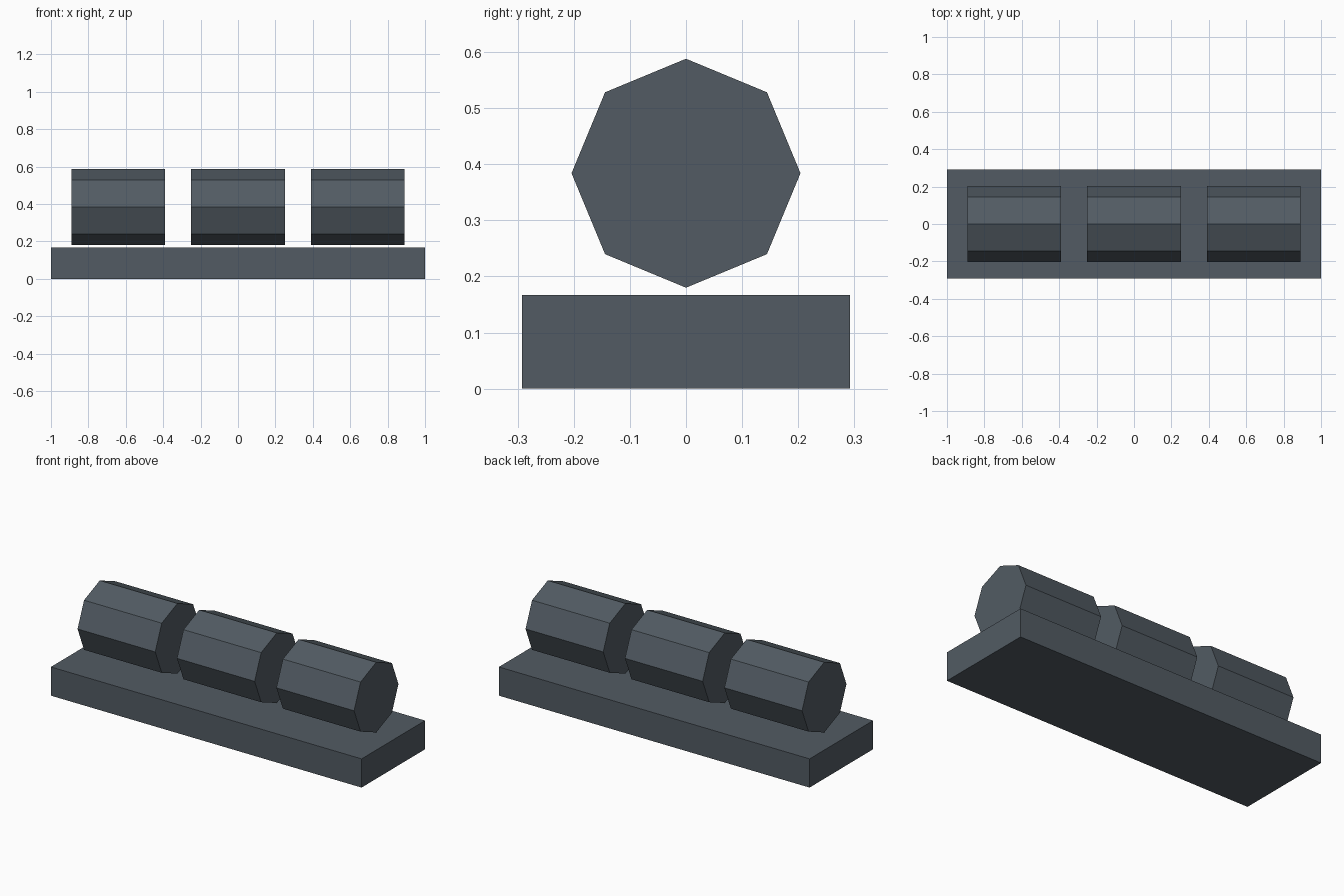
import bpy
import math

cube = bpy.data.objects.get("Cube")
if cube:
    bpy.data.objects.remove(cube, do_unlink=True)

# Single slate grey material
slate = bpy.data.materials.new("slate_grey")
slate.use_nodes = True
colour = (0.084, 0.105, 0.125, 1)
slate.diffuse_color = colour
slate.node_tree.nodes["Principled BSDF"].inputs["Base Color"].default_value = colour


def finish(name):
    obj = bpy.context.object
    obj.name = name
    obj.data.materials.append(slate)
    bpy.ops.object.transform_apply(location=False, rotation=True, scale=True)
    return obj


# Flat rectangular base
BASE_HEIGHT = 0.167
bpy.ops.mesh.primitive_cube_add(size=1, location=(0, 0, BASE_HEIGHT / 2))
bpy.context.object.scale = (2, 0.584, BASE_HEIGHT)
finish("base_slab")

# Row of octagonal rollers floating just above the base
SPACING = 0.64
for name, step in (("right", -1), ("middle", 0), ("left", 1)):
    bpy.ops.mesh.primitive_cylinder_add(
        vertices=8, radius=0.204, depth=0.5,
        location=(step * SPACING, 0, 0.384),
        rotation=(0, math.pi / 2, 0))
    finish(name + "_roller")
